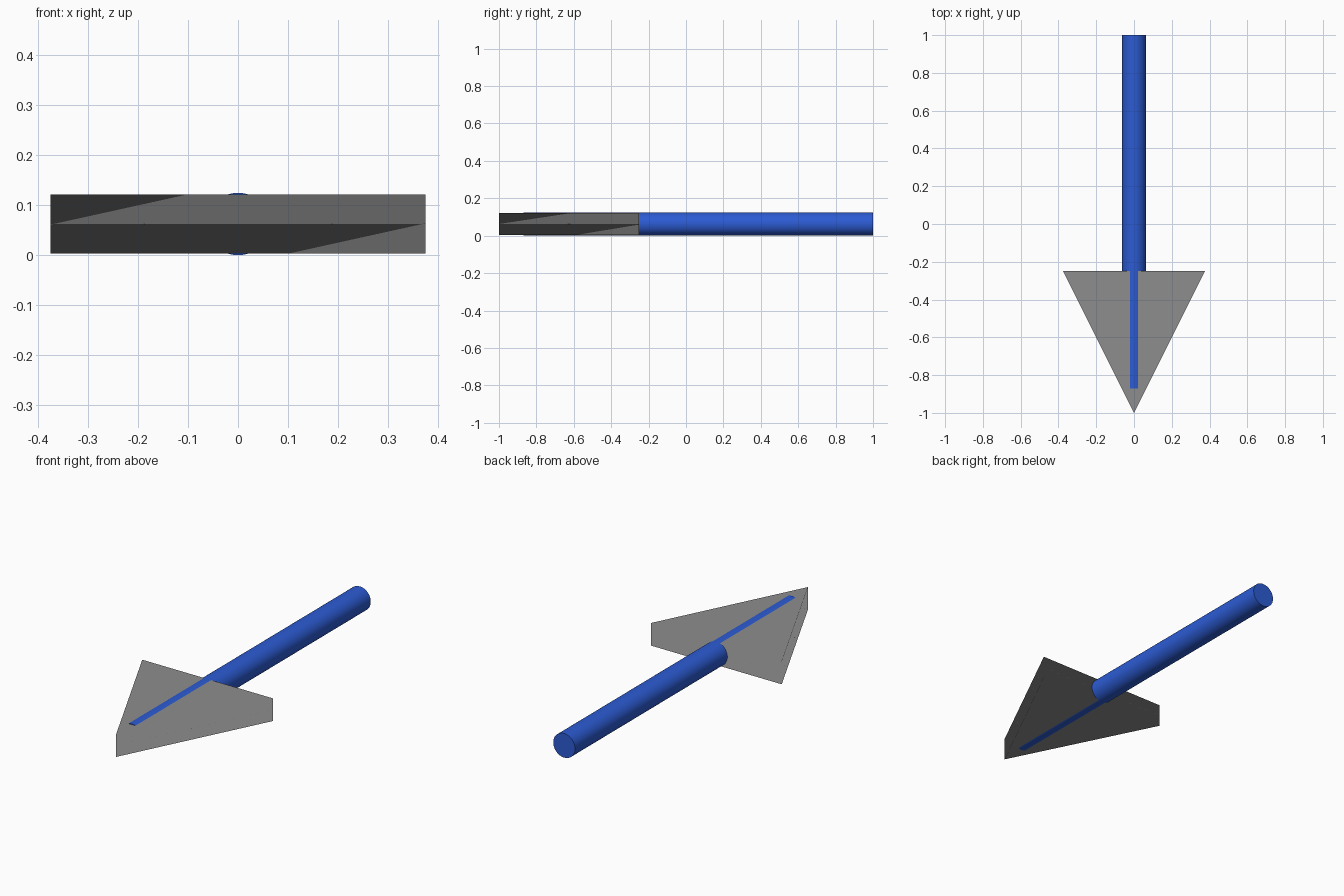
import bpy, bmesh, math
from mathutils import Matrix

if "Cube" in bpy.data.objects:
    bpy.data.objects.remove(bpy.data.objects["Cube"], do_unlink=True)


def material(name, rgb):
    mat = bpy.data.materials.new(name)
    mat.use_nodes = True
    mat.diffuse_color = (*rgb, 1)
    mat.node_tree.nodes["Principled BSDF"].inputs["Base Color"].default_value = (*rgb, 1)
    return mat


def add_object(name, bm, mat):
    bmesh.ops.recalc_face_normals(bm, faces=bm.faces)
    mesh = bpy.data.meshes.new(name)
    bm.to_mesh(mesh)
    bm.free()
    mesh.materials.append(mat)
    obj = bpy.data.objects.new(name, mesh)
    bpy.context.collection.objects.link(obj)
    return obj


blue = material("blue", (0.025, 0.105, 0.65))
grey = material("grey", (0.27, 0.27, 0.27))

RADIUS = 0.0625
HALF_THICK = 0.059
BACK, SHAFT_FRONT = 1.0, -0.87

# Shaft: a round rod running along y, through most of the head
bm = bmesh.new()
place = Matrix.Translation((0, (BACK + SHAFT_FRONT) / 2, RADIUS)) @ Matrix.Rotation(math.pi / 2, 4, 'X')
bmesh.ops.create_cone(bm, cap_ends=True, segments=64, radius1=RADIUS, radius2=RADIUS,
                      depth=BACK - SHAFT_FRONT, matrix=place)
for f in bm.faces:
    f.smooth = len(f.verts) == 4
for e in bm.edges:
    e.smooth = all(f.smooth for f in e.link_faces)
add_object("shaft", bm, blue)

# Head: a triangular plate, slightly thinner than the rod
bm = bmesh.new()
outline = [(-0.375, -0.25), (0, -1), (0.375, -0.25)]
base = bm.faces.new([bm.verts.new((x, y, RADIUS - HALF_THICK)) for x, y in outline])
side = bmesh.ops.extrude_face_region(bm, geom=[base], use_keep_orig=True)
top = [v for v in side["geom"] if isinstance(v, bmesh.types.BMVert)]
bmesh.ops.translate(bm, verts=top, vec=(0, 0, 2 * HALF_THICK))
for f in bm.faces:
    f.smooth = True
head = add_object("arrow_head", bm, grey)

# Soft shading over the rim, with the broad faces kept flat
weighted = head.modifiers.new("weighted_normals", 'WEIGHTED_NORMAL')
weighted.mode = 'FACE_AREA'
weighted.weight = 100
